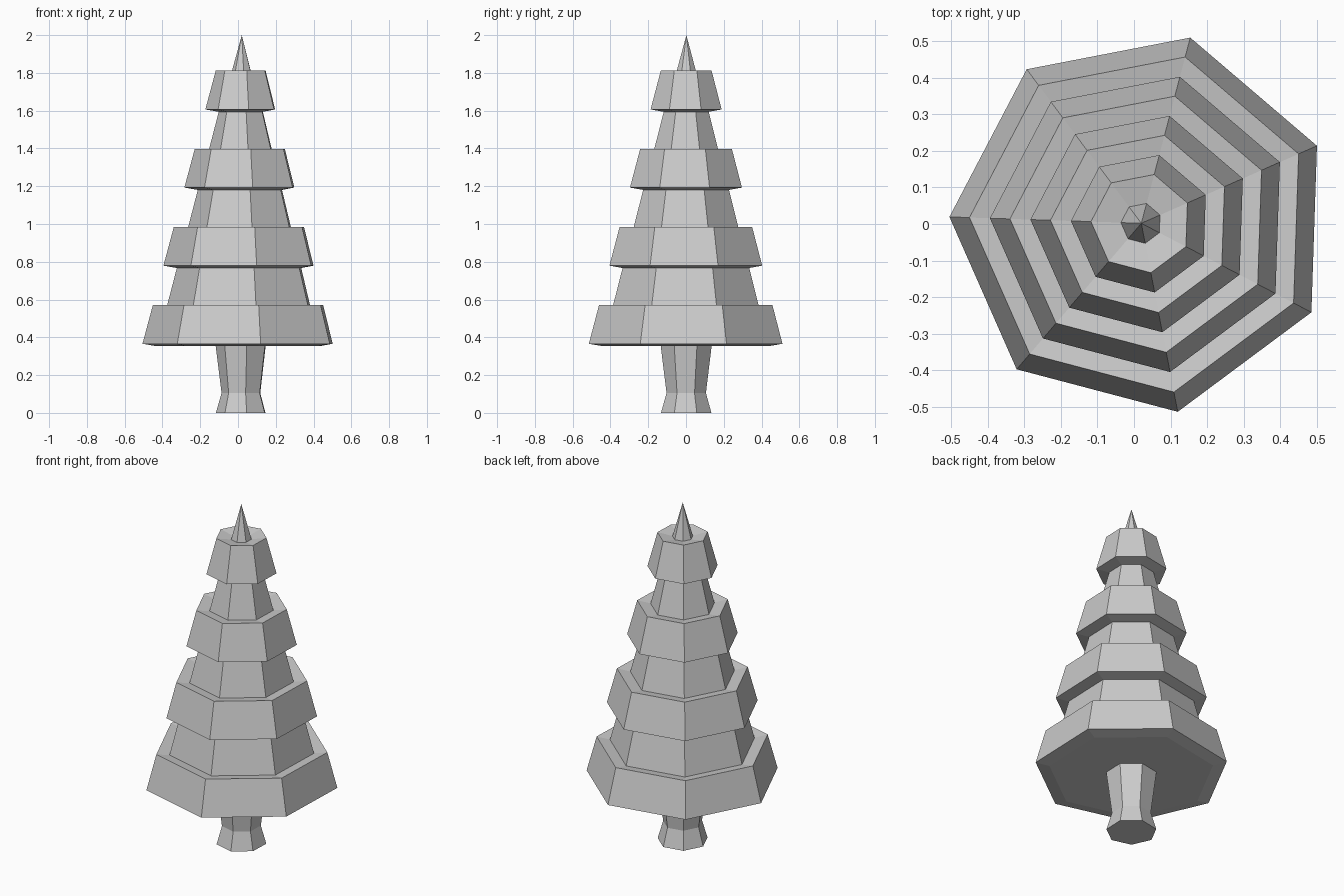
import bpy
import bmesh
from math import cos, sin, radians, pi

if "Cube" in bpy.data.objects:
    bpy.data.objects.remove(bpy.data.objects["Cube"])

SIDES = 7
TURN = radians(23.8)
CENTRE = (0.02, 0.002)


def lathe(name, profile, close_top=True):
    """Seven-sided solid from (radius, height) pairs, bottom to top; radius 0 makes a point."""
    bm = bmesh.new()
    rings = []
    for r, z in profile:
        if r == 0:
            rings.append([bm.verts.new((*CENTRE, z))])
        else:
            rings.append([bm.verts.new((CENTRE[0] + r * cos(TURN + 2 * pi * i / SIDES),
                                        CENTRE[1] + r * sin(TURN + 2 * pi * i / SIDES), z))
                          for i in range(SIDES)])
    bm.faces.new(rings[0][::-1])
    for a, b in zip(rings, rings[1:]):
        for i in range(SIDES):
            j = (i + 1) % SIDES
            if len(b) == 1:
                bm.faces.new((a[i], a[j], b[0]))
            else:
                bm.faces.new((a[i], a[j], b[j], b[i]))
    if len(rings[-1]) > 1 and close_top:
        bm.faces.new(rings[-1])
    bmesh.ops.recalc_face_normals(bm, faces=bm.faces)
    mesh = bpy.data.meshes.new(name)
    bm.to_mesh(mesh)
    bm.free()
    obj = bpy.data.objects.new(name, mesh)
    bpy.context.collection.objects.link(obj)
    return obj


# Trunk: flared foot, narrow waist, wider top
lathe("trunk", [(0.137, 0), (0.107, 0.105), (0.139, 0.36)])

# Foliage: four stepped tiers, each with a sloped underside, skirt and dished ledge
profile = [(0.45, 0.353)]
for t in range(4):
    r, z = 0.526 - 0.111 * t, 0.366 + 0.4135 * t
    profile += [(r, z), (r - 0.055, z + 0.205)]
    if t < 3:
        profile += [(r - 0.128, z + 0.193), (r - 0.182, z + 0.401)]

# Pointed tip rising from the top ledge
profile += [(0.056, 1.796), (0, 2.0)]
lathe("foliage", profile)
